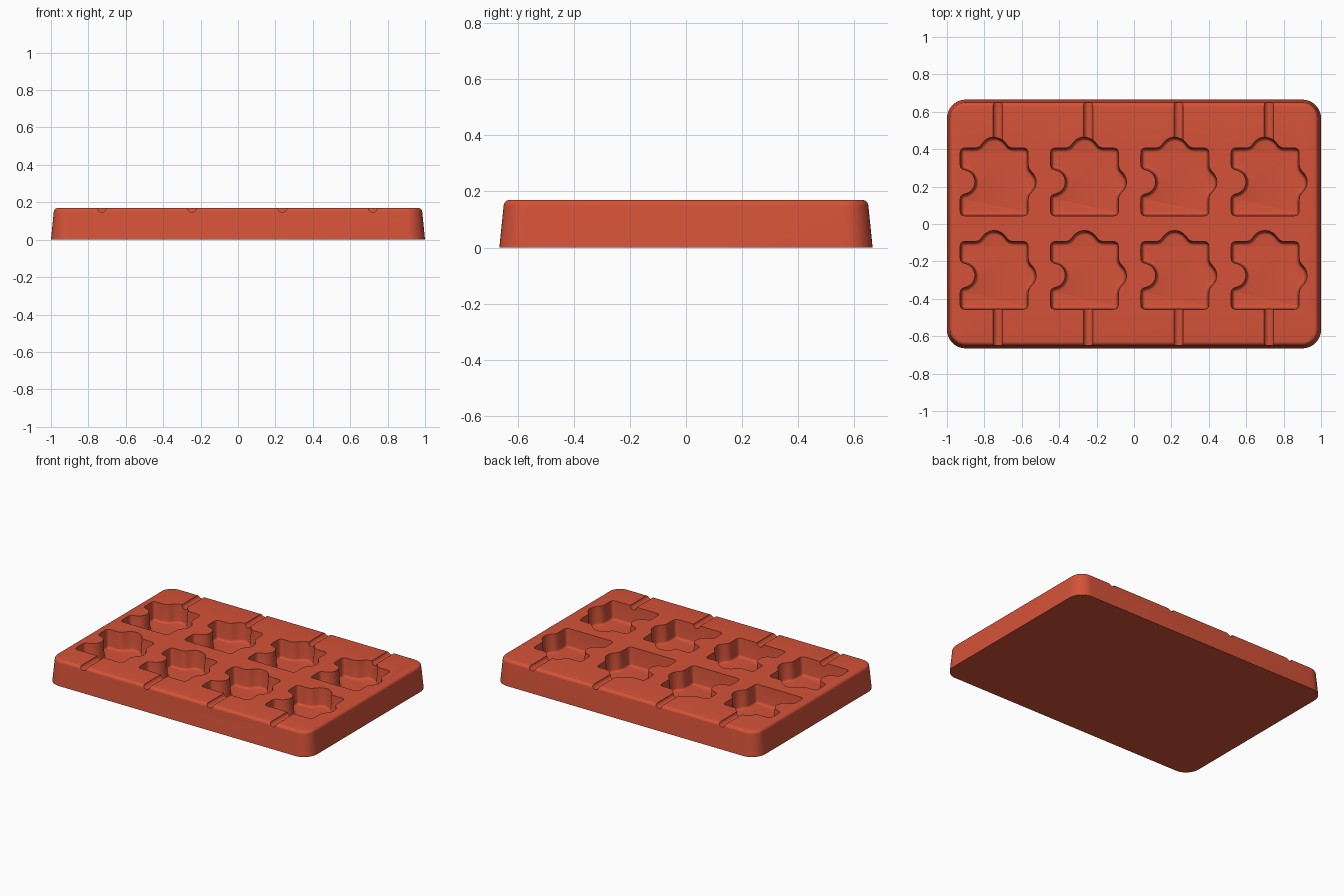
import bpy, bmesh, math
from mathutils import Vector

cube = bpy.data.objects.get("Cube")
if cube:
    bpy.data.objects.remove(cube)

HEIGHT = 0.17
DEPTH = 0.125

coral = bpy.data.materials.new("coral_red")
coral.use_nodes = True
coral.diffuse_color = (0.66, 0.085, 0.04, 1)
coral.node_tree.nodes["Principled BSDF"].inputs["Base Color"].default_value = (0.66, 0.085, 0.04, 1)


def arc(cx, cy, r, start, end, n=16):
    """Points along an arc, angles in degrees."""
    angles = [math.radians(start + (end - start) * i / n) for i in range(n + 1)]
    return [Vector((cx + r * math.cos(a), cy + r * math.sin(a))) for a in angles]


def rounded_rect(hx, hy, r):
    pts = []
    for sx, sy, a in ((1, 1, 0), (-1, 1, 90), (-1, -1, 180), (1, -1, 270)):
        pts += arc(sx * (hx - r), sy * (hy - r), r, a, a + 90, 10)
    return pts


def soften(pts, count=150, passes=5):
    """Resample a closed outline evenly, then round its corners."""
    loop = pts + pts[:1]
    total = sum((b - a).length for a, b in zip(loop, loop[1:]))
    step, out, travelled = total / count, [], 0
    for a, b in zip(loop, loop[1:]):
        seg = (b - a).length
        while len(out) < count and len(out) * step <= travelled + seg and seg > 0:
            out.append(a.lerp(b, (len(out) * step - travelled) / seg))
        travelled += seg
    for _ in range(passes):
        out = [(out[i - 1] + out[i] * 2 + out[(i + 1) % count]) / 4 for i in range(count)]
    return out


def inset(pts, d):
    """Move a counter-clockwise outline inwards."""
    out = []
    for i, p in enumerate(pts):
        t = (pts[(i + 1) % len(pts)] - pts[i - 1]).normalized()
        out.append(p + Vector((-t.y, t.x)) * d)
    return out


def loft(bm, rings):
    """Skin (outline, z) rings from bottom to top and cap both ends."""
    loops = [[bm.verts.new((p.x, p.y, z)) for p in pts] for pts, z in rings]
    n = len(loops[0])
    for lo, hi in zip(loops, loops[1:]):
        for i in range(n):
            j = (i + 1) % n
            bm.faces.new((lo[i], lo[j], hi[j], hi[i]))
    bm.faces.new(loops[0][::-1])
    bm.faces.new(loops[-1])


def make_object(name, bm):
    bmesh.ops.recalc_face_normals(bm, faces=bm.faces)
    mesh = bpy.data.meshes.new(name)
    bm.to_mesh(mesh)
    bm.free()
    mesh.materials.append(coral)
    obj = bpy.data.objects.new(name, mesh)
    bpy.context.collection.objects.link(obj)
    return obj


# Tray body: drafted sides with a rounded top edge
bm = bmesh.new()
rings = [(rounded_rect(1.0, 0.665, 0.1), 0)]
R = 0.022
for k in range(7):
    a = math.radians(15 * k)
    d = 0.015 + R * (1 - math.cos(a))
    rings.append((rounded_rect(1 - d, 0.665 - d, 0.1 - d), HEIGHT - R + R * math.sin(a)))
loft(bm, rings)
tray = make_object("mould_tray", bm)

# Jigsaw piece outline: knobs on the back and left sides, a notch on the other
W = 0.182
piece = [Vector((-W, -W)), Vector((W, -W))]
piece += arc(0.155, 0, 0.072, -68, 68)
piece += [Vector((W, W))]
piece += arc(0, 0.165, 0.077, 12, 168)
piece += [Vector((-W, W))]
piece += arc(-0.167, 0, 0.067, 103, -103)
piece = soften(piece)

# Pocket cutters: sloped walls with a filleted floor
bm = bmesh.new()
columns = [-0.748 + 0.483 * i for i in range(4)]
FLOOR = HEIGHT - DEPTH
for cx in columns:
    for cy in (0.225, -0.275):
        placed = [p + Vector((cx, cy)) for p in piece]
        rings = []
        for k in range(5):
            a = math.radians(90 - 22.5 * k)
            rings.append((inset(placed, 0.008 + 0.014 * (1 - math.cos(a))),
                          FLOOR + 0.014 * (1 - math.sin(a))))
        rings.append((placed, HEIGHT))
        rings.append((inset(placed, -0.002), HEIGHT + 0.03))
        loft(bm, rings)
pockets = make_object("pocket_cutter", bm)

# Stick groove cutters running from the pockets out to the long edges
bm = bmesh.new()
for cx in columns:
    for y0, y1 in ((-0.75, -0.44), (0.43, 0.75)):
        ends = []
        for y in (y0, y1):
            ends.append([bm.verts.new((cx + 0.02 + p.x, y, HEIGHT + 0.002 + p.y))
                         for p in arc(0, 0, 0.025, 0, 360, 24)[:-1]])
        for i in range(24):
            j = (i + 1) % 24
            bm.faces.new((ends[0][i], ends[0][j], ends[1][j], ends[1][i]))
        bm.faces.new(ends[0])
        bm.faces.new(ends[1][::-1])
grooves = make_object("groove_cutter", bm)

# Cut the tray, then drop the cutters
bpy.ops.object.select_all(action='DESELECT')
bpy.context.view_layer.objects.active = tray
tray.select_set(True)
for cutter in (pockets, grooves):
    cutter.hide_render = True
    mod = tray.modifiers.new(cutter.name, 'BOOLEAN')
    mod.operation = 'DIFFERENCE'
    mod.solver = 'EXACT'
    mod.object = cutter
    bpy.ops.object.modifier_apply(modifier=mod.name)
    bpy.data.objects.remove(cutter)
bpy.ops.object.shade_smooth_by_angle(angle=math.radians(35))
